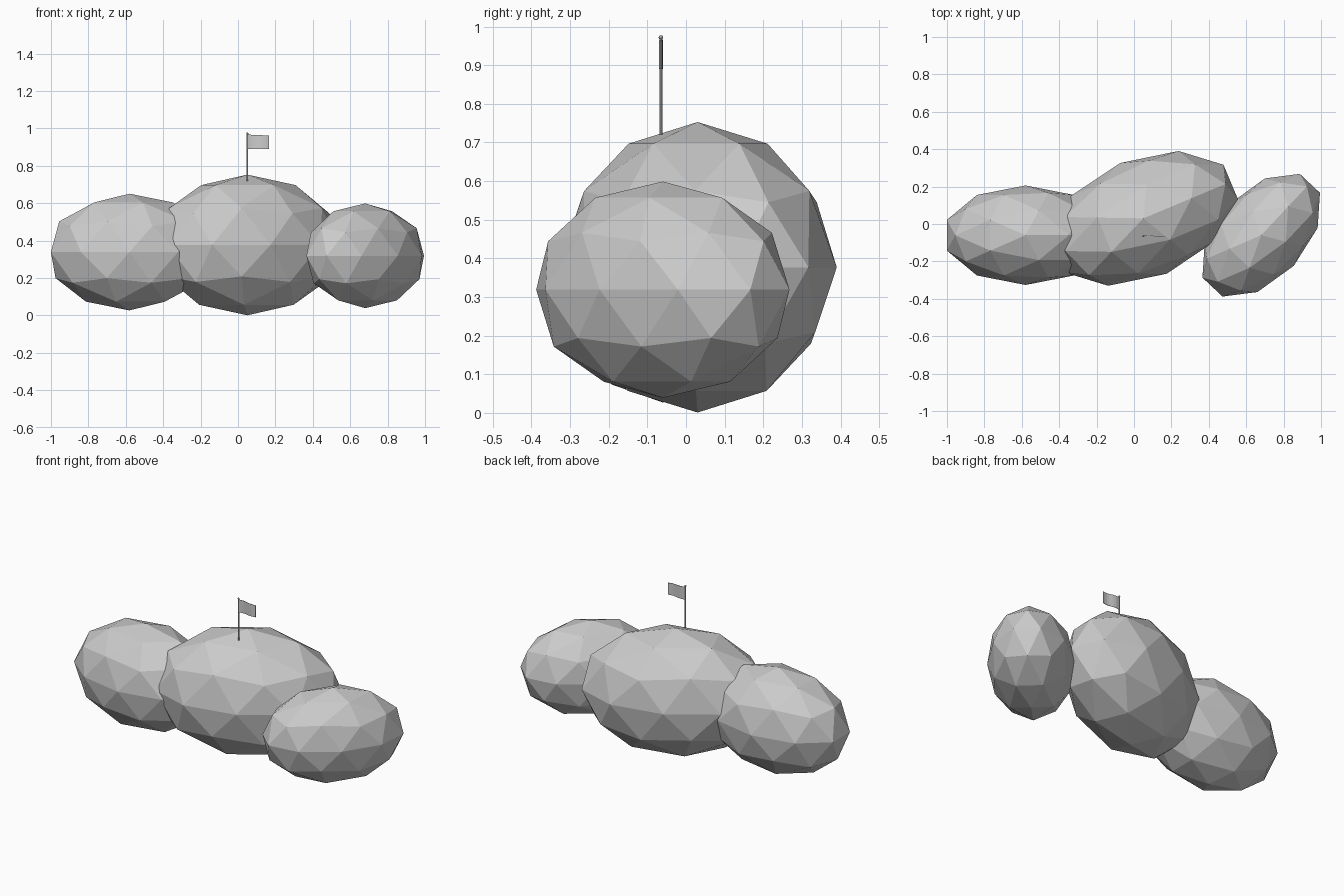
import bpy
import bmesh
import math

old = bpy.data.objects.get("Cube")
if old:
    bpy.data.objects.remove(old, do_unlink=True)

GREY = (0.6, 0.6, 0.6, 1.0)
stone = bpy.data.materials.new("stone_grey")
stone.use_nodes = True
stone.diffuse_color = GREY
stone.node_tree.nodes["Principled BSDF"].inputs["Base Color"].default_value = GREY


def finish(name):
    ob = bpy.context.object
    ob.name = ob.data.name = name
    ob.data.materials.append(stone)
    return ob


def boulder(name, location, radii, turn):
    """Faceted ellipsoid, stretched and then turned about the vertical."""
    bpy.ops.mesh.primitive_ico_sphere_add(subdivisions=2, radius=1, location=location,
                                          rotation=(0, 0, math.radians(turn)))
    finish(name).scale = radii


# Three overlapping boulders
boulder("right_boulder", (-0.58, -0.06, 0.339), (0.442, 0.266, 0.312), 0)
boulder("middle_boulder", (0.05, 0.03, 0.377), (0.532, 0.321, 0.376), 22.7)
boulder("left_boulder", (0.68, -0.06, 0.319), (0.4, 0.239, 0.28), 46.8)

# Flagpole with a small knob, standing on the middle boulder
POLE_X, POLE_Y = 0.05, -0.065
bpy.ops.mesh.primitive_cylinder_add(vertices=8, radius=0.004, depth=0.25,
                                    location=(POLE_X, POLE_Y, 0.845))
finish("flagpole")
bpy.ops.mesh.primitive_uv_sphere_add(segments=8, ring_count=6, radius=0.006,
                                     location=(POLE_X, POLE_Y, 0.972))
finish("pole_knob")

# Gently waving flag, drooping a little toward its free end
bpy.ops.mesh.primitive_grid_add(x_subdivisions=8, y_subdivisions=1, size=1)
flag = finish("flag")
for v in flag.data.vertices:
    t, h = v.co.x + 0.5, v.co.y + 0.5
    v.co = (POLE_X + 0.115 * t,
            POLE_Y + 0.004 * math.sin(t * math.tau),
            0.89 + 0.077 * h - 0.005 * t * h)
solid = flag.modifiers.new("thickness", 'SOLIDIFY')
solid.thickness = 0.002
solid.offset = 0
